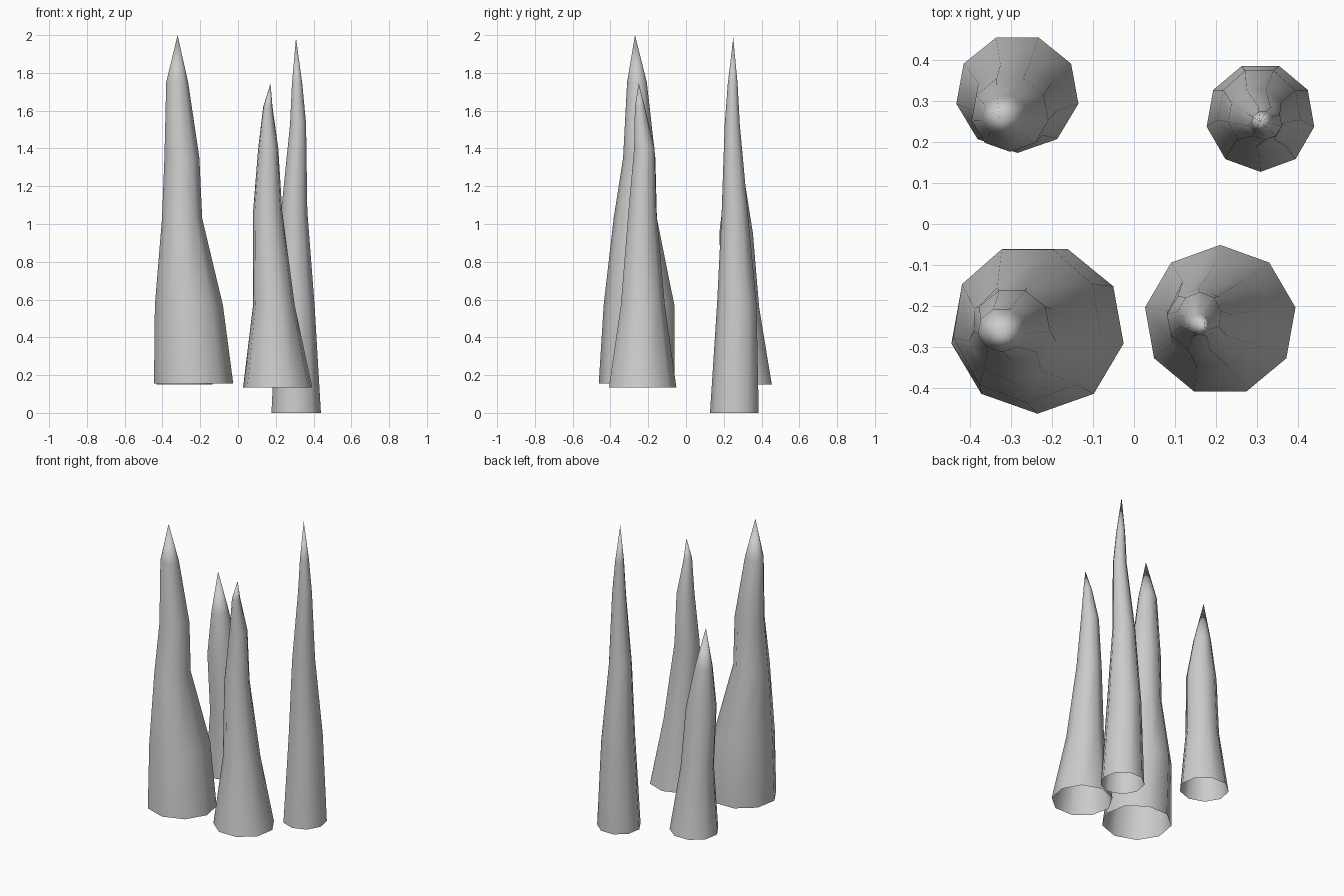
import bpy, bmesh, math

SIDES = 9


def spike(name, rings, tip, phase):
    """Open-bottomed, wandering spike lofted through rings of (z, x, y, rx, ry)."""
    bm = bmesh.new()
    loops = []
    for z, x, y, rx, ry in rings:
        loop = []
        for i in range(SIDES):
            a = math.radians(phase) + 2 * math.pi * i / SIDES
            loop.append(bm.verts.new((x + rx * math.cos(a), y + ry * math.sin(a), z)))
        loops.append(loop)
    for low, high in zip(loops, loops[1:]):
        for i in range(SIDES):
            j = (i + 1) % SIDES
            bm.faces.new((low[i], low[j], high[j], high[i]))
    top = bm.verts.new(tip)
    for i in range(SIDES):
        bm.faces.new((loops[-1][i], loops[-1][(i + 1) % SIDES], top))
    for f in bm.faces:
        f.smooth = True
    mesh = bpy.data.meshes.new(name)
    bm.to_mesh(mesh)
    bm.free()
    obj = bpy.data.objects.new(name, mesh)
    bpy.context.collection.objects.link(obj)
    return obj


# Thick front left spike
spike("stalagmite_front_left", [
    (0.155, -0.235, -0.255, 0.213, 0.207),
    (0.57, -0.26, -0.243, 0.183, 0.193),
    (1.03, -0.296, -0.265, 0.108, 0.118),
    (1.35, -0.297, -0.245, 0.094, 0.088),
    (1.75, -0.322, -0.258, 0.059, 0.054),
], (-0.32, -0.27, 2.0), -10)

# Leaning front right spike
spike("stalagmite_front_right", [
    (0.135, 0.21, -0.235, 0.186, 0.184),
    (0.57, 0.19, -0.232, 0.112, 0.12),
    (1.07, 0.157, -0.233, 0.078, 0.076),
    (1.4, 0.16, -0.222, 0.054, 0.056),
    (1.62, 0.158, -0.245, 0.025, 0.027),
], (0.172, -0.25, 1.745), 10)

# Tall slender back right spike
spike("stalagmite_back_right", [
    (0.0, 0.308, 0.26, 0.133, 0.133),
    (0.57, 0.305, 0.272, 0.102, 0.108),
    (1.07, 0.298, 0.26, 0.07, 0.071),
    (1.53, 0.318, 0.246, 0.043, 0.041),
    (1.74, 0.313, 0.248, 0.028, 0.027),
], (0.307, 0.25, 1.985), -10)

# Short back left spike with a swollen middle
spike("stalagmite_back_left", [
    (0.15, -0.284, 0.318, 0.151, 0.145),
    (0.56, -0.29, 0.293, 0.103, 0.1),
    (0.95, -0.302, 0.268, 0.095, 0.092),
    (1.22, -0.315, 0.262, 0.055, 0.053),
], (-0.328, 0.26, 1.48), -10)
